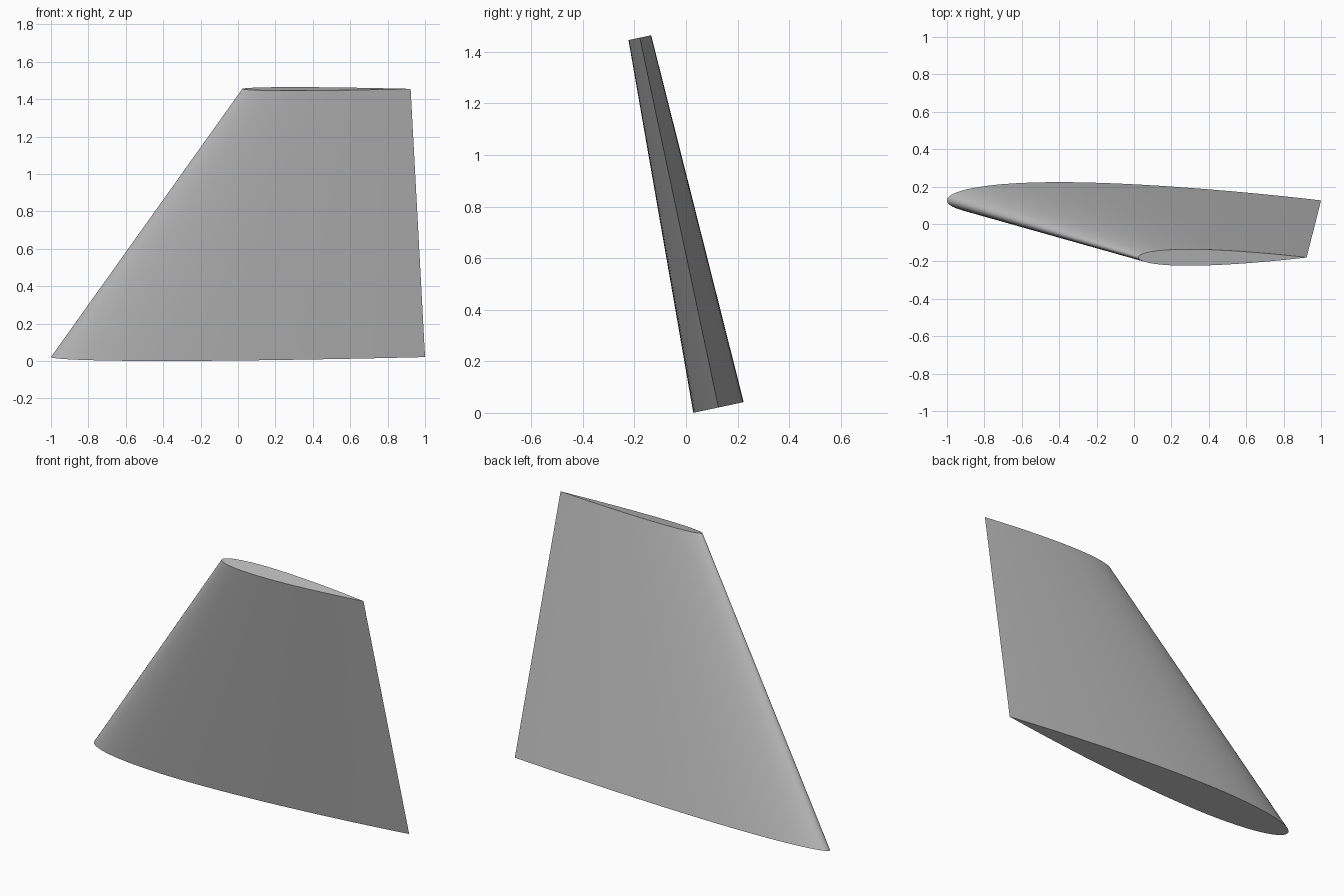
import bpy, bmesh, math
from mathutils import Vector

cube = bpy.data.objects.get("Cube")
if cube:
    bpy.data.objects.remove(cube, do_unlink=True)

# Material
GREY = (0.5, 0.5, 0.5, 1.0)
mat = bpy.data.materials.new("plain grey")
mat.use_nodes = True
mat.diffuse_color = GREY
mat.node_tree.nodes["Principled BSDF"].inputs["Base Color"].default_value = GREY

STEPS = 40                    # points along each side of the section
TILT = math.radians(12)       # lean of the fin towards the front
THICKNESS = 0.10              # share of the chord
ACROSS = Vector((0, math.cos(TILT), math.sin(TILT)))


def half_thickness(t):
    """Symmetric airfoil with a closed trailing edge."""
    return 5 * THICKNESS * (0.2969 * math.sqrt(t) - 0.1260 * t - 0.3516 * t**2
                            + 0.2843 * t**3 - 0.1036 * t**4)


def section(bm, nose, chord):
    """Closed loop: nose to tail on the back, then tail to nose on the front."""
    ring = []
    for i in range(2 * STEPS):
        a = math.pi * i / STEPS
        t = (1 - math.cos(a)) / 2
        side = 1 if i < STEPS else -1
        h = 0 if i in (0, STEPS) else half_thickness(t) * side
        ring.append(bm.verts.new(nose + Vector((chord * t, 0, 0)) + ACROSS * h * chord))
    return ring


# Tapered, swept fin lofted between the root and tip sections
bm = bmesh.new()
root = section(bm, Vector((-1.0, 0.126, 0.021)), 2.0)
tip = section(bm, Vector((0.023, -0.179, 1.455)), 0.9)
n = len(root)
for i in range(n):
    j = (i + 1) % n
    bm.faces.new((root[i], root[j], tip[j], tip[i]))
bm.faces.new(root)
bm.faces.new(tip)
bmesh.ops.recalc_face_normals(bm, faces=bm.faces[:])

mesh = bpy.data.meshes.new("fin")
bm.to_mesh(mesh)
bm.free()
mesh.materials.append(mat)
fin = bpy.data.objects.new("fin", mesh)
bpy.context.collection.objects.link(fin)

# Smooth skin with sharp tail edge and end caps
bpy.ops.object.select_all(action='DESELECT')
fin.select_set(True)
bpy.context.view_layer.objects.active = fin
bpy.ops.object.shade_smooth_by_angle(angle=math.radians(35))
